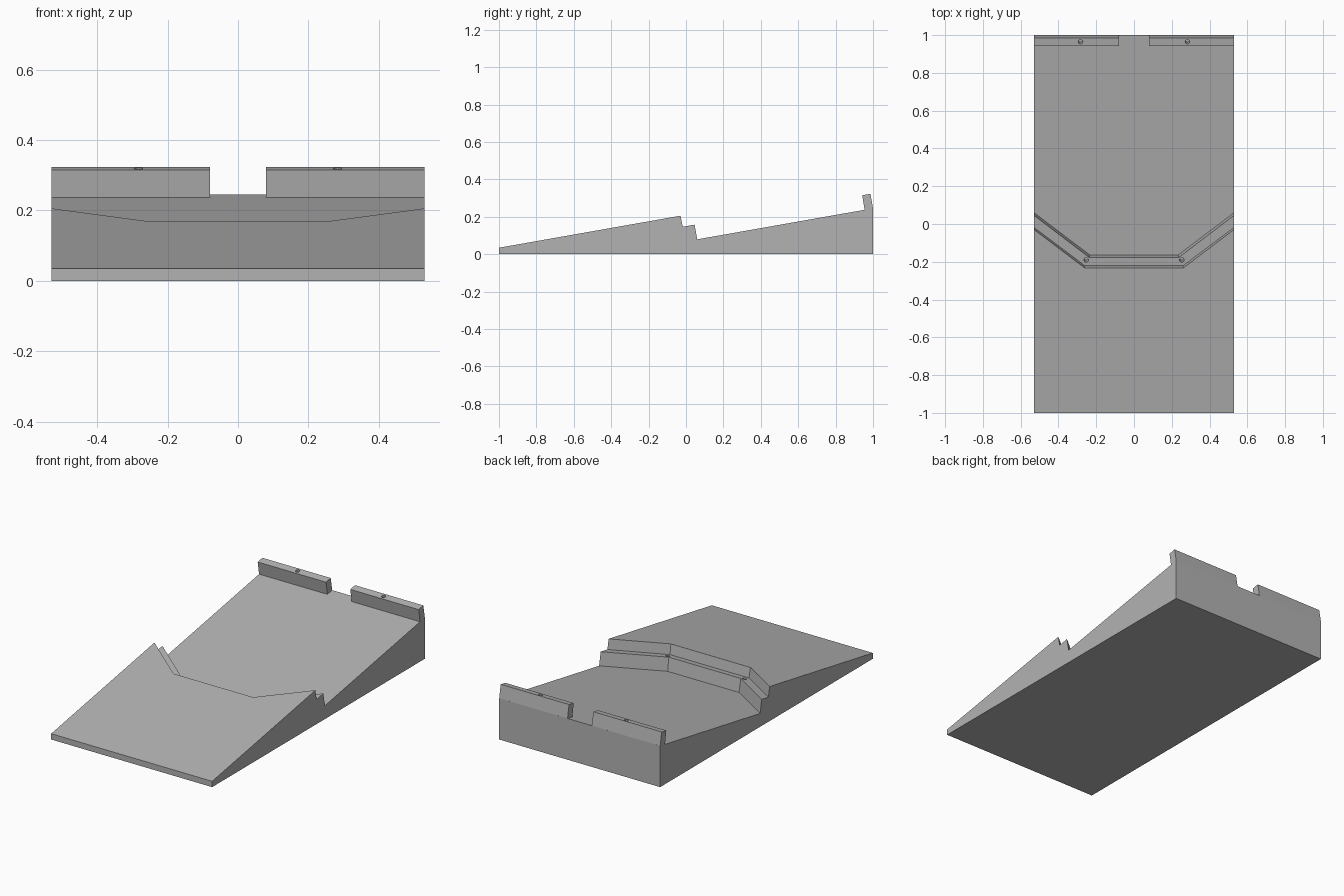
import bpy
import bmesh
from math import radians, tan
from mathutils import Matrix

cube = bpy.data.objects.get("Cube")
if cube:
    bpy.data.objects.remove(cube, do_unlink=True)

TILT = radians(10)
SLOPE = tan(TILT)
HALF_W = 0.53
TOP, MID, LOW = 0.211, 0.150, 0.069   # heights of the three tilted planes at y = 0

grey = bpy.data.materials.new("plain grey")
grey.use_nodes = True
grey.diffuse_color = (0.45, 0.45, 0.45, 1)
grey.node_tree.nodes["Principled BSDF"].inputs["Base Color"].default_value = grey.diffuse_color


def loft(name, sections):
    """Closed solid through matching cross-sections."""
    bm = bmesh.new()
    rings = [[bm.verts.new(p) for p in s] for s in sections]
    n = len(rings[0])
    for a, b in zip(rings, rings[1:]):
        for i in range(n):
            j = (i + 1) % n
            bm.faces.new((a[i], a[j], b[j], b[i]))
    bm.faces.new(rings[0])
    bm.faces.new(rings[-1])
    bmesh.ops.recalc_face_normals(bm, faces=bm.faces)
    mesh = bpy.data.meshes.new(name)
    bm.to_mesh(mesh)
    bm.free()
    mesh.materials.append(grey)
    ob = bpy.data.objects.new(name, mesh)
    bpy.context.collection.objects.link(ob)
    return ob


def drill(ob, x, y, z, depth=0.06):
    """Small round blind hole, square to the tilted deck."""
    bm = bmesh.new()
    bmesh.ops.create_cone(bm, cap_ends=True, segments=20, radius1=0.012,
                          radius2=0.012, depth=2 * depth)
    bm.transform(Matrix.Translation((x, y, z)) @ Matrix.Rotation(TILT, 4, "X"))
    mesh = bpy.data.meshes.new("hole_cutter")
    bm.to_mesh(mesh)
    bm.free()
    mesh.materials.append(grey)
    cutter = bpy.data.objects.new("hole_cutter", mesh)
    bpy.context.collection.objects.link(cutter)
    cutter.hide_render = True
    cutter.hide_viewport = True
    mod = ob.modifiers.new("hole", "BOOLEAN")
    mod.operation = "DIFFERENCE"
    mod.solver = "EXACT"
    mod.object = cutter


# Wedge with the angled double step: y at the side, y in the middle, bend x, plane
rows = [
    (-1.0, -1.0, 0.26, None),
    (-1.0, -1.0, 0.26, TOP),
    (-0.029, -0.232, 0.262, TOP),
    (-0.018, -0.221, 0.26, MID),
    (0.046, -0.177, 0.237, MID),
    (0.060, -0.163, 0.235, LOW),
    (1.0, 1.0, 0.235, LOW),
    (1.0, 1.0, 0.235, None),
]


def section(side, outer):
    pts = []
    for y_side, y_mid, bend, plane in rows:
        y = y_side if outer else y_mid
        z = 0 if plane is None else plane + SLOPE * y
        pts.append((side * (HALF_W if outer else bend), y, z))
    return pts


wedge = loft("stepped_wedge", [section(-1, True), section(-1, False),
                               section(1, False), section(1, True)])

# Rear stop lips, one on each side of the central gap
lip_profile = [(0.959, 0.21), (0.955, 0.237), (0.942, 0.315),
               (0.986, 0.323), (1.0, 0.245), (1.0, 0.21)]
for side, label in ((-1, "right"), (1, "left")):
    lip = loft(label + "_rear_lip",
               [[(side * x, y, z) for y, z in lip_profile] for x in (0.08, HALF_W)])
    drill(lip, side * 0.283, 0.965, 0.319)
    drill(wedge, side * 0.253, -0.19, MID - SLOPE * 0.19)
